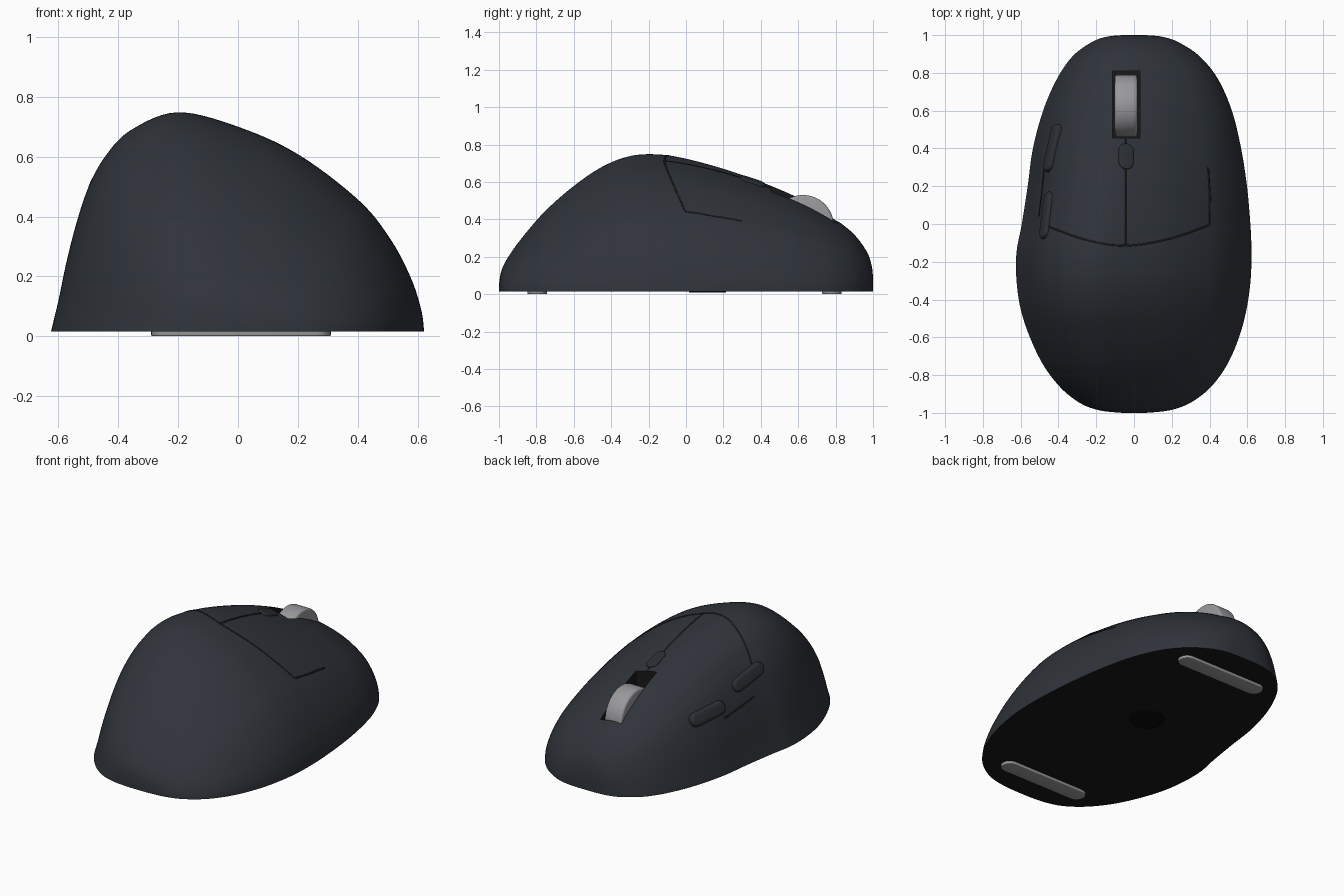
import bpy, bmesh, math
from mathutils import Vector, Matrix
from mathutils.bvhtree import BVHTree

if "Cube" in bpy.data.objects:
    bpy.data.objects.remove(bpy.data.objects["Cube"])

BASE = 0.015


def material(name, *rgb):
    m = bpy.data.materials.new(name)
    m.diffuse_color = (*rgb, 1)
    m.use_nodes = True
    m.node_tree.nodes["Principled BSDF"].inputs["Base Color"].default_value = m.diffuse_color
    return m


SHELL = material("shell", 0.029, 0.034, 0.043)
BUTTON = material("button", 0.024, 0.028, 0.034)
BLACK = material("black", 0.009, 0.009, 0.01)
GREY = material("grey", 0.32, 0.32, 0.335)


def finish(name, bm, *mats, angle=35):
    bmesh.ops.recalc_face_normals(bm, faces=bm.faces)
    me = bpy.data.meshes.new(name)
    bm.to_mesh(me)
    bm.free()
    ob = bpy.data.objects.new(name, me)
    bpy.context.collection.objects.link(ob)
    for m in mats:
        me.materials.append(m)
    smooth(ob, angle)
    return ob


def smooth(ob, angle=35):
    bpy.ops.object.select_all(action='DESELECT')
    bpy.context.view_layer.objects.active = ob
    ob.select_set(True)
    bpy.ops.object.shade_smooth_by_angle(angle=math.radians(angle))


def spline(pts, s):
    """Catmull-Rom through pts, s in 0..1."""
    u = s * (len(pts) - 1)
    i = min(int(u), len(pts) - 2)
    t = u - i
    a, b, c, d = (Vector(pts[max(0, min(len(pts) - 1, i + k))]) for k in (-1, 0, 1, 2))
    return 0.5 * (2 * b + (c - a) * t + (2 * a - 5 * b + 4 * c - d) * t * t
                  + (3 * b - a - 3 * c + d) * t ** 3)


# Body: a leaning cross-section lofted along y (y, left x, right x, top z)
STATIONS = [(-1, -.06, .06, .05), (-.987, -.18, .185, .125), (-.95, -.282, .292, .2),
            (-.87, -.385, .4, .31), (-.75, -.478, .49, .447), (-.6, -.551, .556, .578),
            (-.45, -.6, .596, .68), (-.3, -.622, .617, .738), (-.15, -.622, .622, .747),
            (0, -.594, .616, .724), (.2, -.563, .598, .67), (.4, -.535, .567, .6),
            (.6, -.481, .518, .515), (.77, -.407, .443, .418), (.89, -.323, .345, .328),
            (.965, -.22, .23, .23), (.992, -.14, .145, .155), (1, -.06, .06, .09)]
PROFILE = [(-.62, .015), (-.595, .12), (-.568, .25), (-.535, .38), (-.495, .5), (-.44, .602),
           (-.355, .69), (-.2, .75), (0, .702), (.2, .61), (.4, .458), (.505, .33), (.574, .2),
           (.61, .09), (.62, .015)]


def section(y, xl, xr, top, n=96):
    w = 0.35 * max(0, y) ** 1.2
    pts = []
    for j in range(n + 1):
        s = j / n
        p = spline(PROFILE, s)
        a = math.pi * (1 - s)
        c, sn = math.cos(a), max(0, math.sin(a))
        px = (1 - w) * p.x / .62 + w * math.copysign(abs(c) ** .85, c)
        pz = (1 - w) * (p.y - BASE) / .735 + w * sn ** .9
        pts.append((px, pz))
    peak = max(p[1] for p in pts)
    mid, half = (xl + xr) / 2, (xr - xl) / 2
    return [(mid + half * px, y, BASE + (top - BASE) * max(0, pz) / peak) for px, pz in pts]


bm = bmesh.new()
rows = 136
rings = [[bm.verts.new(p) for p in section(*spline(STATIONS, i / rows))] for i in range(rows + 1)]
for a, b in zip(rings, rings[1:]):
    for j in range(len(a)):
        k = (j + 1) % len(a)
        f = bm.faces.new((a[j], a[k], b[k], b[j]))
        f.material_index = 1 if k == 0 else 0
bm.faces.new(rings[0])
bm.faces.new(rings[-1])
bmesh.ops.recalc_face_normals(bm, faces=bm.faces)
tree = BVHTree.FromBMesh(bm)
body = finish("body", bm, SHELL, BLACK, angle=45)


def drop(x, y):
    """Surface point and normal straight below (x, y)."""
    hit = tree.ray_cast(Vector((x, y, 2)), Vector((0, 0, -1)))
    return hit[0], hit[1]


# Wheel slot cut into the body
bm = bmesh.new()
bmesh.ops.create_cube(bm, size=1, matrix=Matrix.Translation((-.042, .632, .5))
                      @ Matrix.Diagonal((.145, .355, .6, 1)))
cutter = finish("slot_cutter", bm, BLACK)
cutter.hide_render = True
mod = body.modifiers.new("slot", 'BOOLEAN')
mod.operation = 'DIFFERENCE'
mod.solver = 'EXACT'
mod.material_mode = 'TRANSFER'
mod.object = cutter
bpy.context.view_layer.objects.active = body
bpy.ops.object.modifier_apply(modifier="slot")
bpy.data.objects.remove(cutter)
smooth(body, 45)

# Scroll wheel
bm = bmesh.new()
bmesh.ops.create_cone(bm, cap_ends=True, segments=64, radius1=.165, radius2=.165, depth=.12,
                      matrix=Matrix.Translation((-.042, .625, .365)) @ Matrix.Rotation(math.pi / 2, 4, 'Y'))
rim = [e for e in bm.edges if abs(e.verts[0].co.x - e.verts[1].co.x) < 1e-4]
bmesh.ops.bevel(bm, geom=rim, offset=.014, segments=3, profile=.5, affect='EDGES')
finish("scroll_wheel", bm, GREY)


def stadium(name, length, width, thick, bevel, matrix, mat):
    """Rounded pill plate, long axis on local x, top edge bevelled."""
    bm = bmesh.new()
    r, half = width / 2, (length - width) / 2
    verts = []
    for k in range(34):
        side = 1 if k < 17 else -1
        a = math.pi * ((k % 17) / 16 - .5) + (0 if side > 0 else math.pi)
        verts.append(bm.verts.new((side * half + r * math.cos(a), r * math.sin(a), -thick / 2)))
    face = bm.faces.new(verts)
    up = bmesh.ops.extrude_face_region(bm, geom=[face])["geom"]
    bmesh.ops.translate(bm, vec=(0, 0, thick), verts=[v for v in up if isinstance(v, bmesh.types.BMVert)])
    top = [e for e in bm.edges if all(v.co.z > 0 for v in e.verts)]
    bmesh.ops.bevel(bm, geom=top, offset=bevel, segments=4, profile=.5, affect='EDGES')
    bmesh.ops.transform(bm, matrix=matrix, verts=bm.verts)
    return finish(name, bm, mat)


def pad(name, p, q, width, thick, bevel):
    """Pill button lying on the shell from p to q (top-view points)."""
    (a, _), (b, _) = drop(*p), drop(*q)
    mid, n = drop((p[0] + q[0]) / 2, (p[1] + q[1]) / 2)
    x = (b - a).normalized()
    z = (n - x * n.dot(x)).normalized()
    m = Matrix((x, z.cross(x), z)).transposed().to_4x4()
    m.translation = mid
    stadium(name, (b - a).length, width, thick, bevel, m, BUTTON)


# Thumb buttons and the small button behind the wheel
pad("front_thumb_button", (-.402, .53), (-.458, .275), .085, .044, .02)
pad("rear_thumb_button", (-.447, .17), (-.476, -.08), .082, .04, .018)
pad("mode_button", (-.042, .425), (-.042, .29), .08, .02, .008)


# Seams: thin dark lines following the shell
def seam(name, pts, steps=16):
    cu = bpy.data.curves.new(name, 'CURVE')
    cu.dimensions = '3D'
    cu.bevel_depth = .007
    cu.bevel_resolution = 1
    path = []
    for (x0, y0), (x1, y1) in zip(pts, pts[1:]):
        path += [(x0 + (x1 - x0) * k / steps, y0 + (y1 - y0) * k / steps) for k in range(steps)]
    path.append(pts[-1])
    sp = cu.splines.new('POLY')
    sp.points.add(len(path) - 1)
    for pt, xy in zip(sp.points, path):
        loc, n = drop(*xy)
        pt.co = (*(loc - n * .0035), 1)
    ob = bpy.data.objects.new(name, cu)
    cu.materials.append(BLACK)
    bpy.context.collection.objects.link(ob)


rear = [tuple(spline([(-.45, -.015), (-.25, -.085), (-.04, -.115), (.2, -.075), (.4, -.005)], k / 12))
        for k in range(13)]
seam("button_rear_seam", rear, 3)
seam("button_side_seam", [rear[-1], (.402, .15), (.393, .3)], 6)
seam("button_centre_seam", [(-.042, .45), (-.042, -.115)], 16)
seam("thumb_seam", [(-.474, .3), (-.482, .22), (-.503, .04)], 6)

# Glide feet and sensor window underneath
flip = Matrix.Rotation(math.pi, 4, 'X')
for name, y in (("front_foot", -.795), ("rear_foot", .78)):
    stadium(name, .6, .105, .03, .005, Matrix.Translation((.01, y, .015)) @ flip, GREY)
bm = bmesh.new()
bmesh.ops.create_cone(bm, cap_ends=True, segments=48, radius1=.1, radius2=.1, depth=.012,
                      matrix=Matrix.Translation((0, .115, .014)))
finish("sensor_window", bm, material("sensor", .003, .003, .003))
